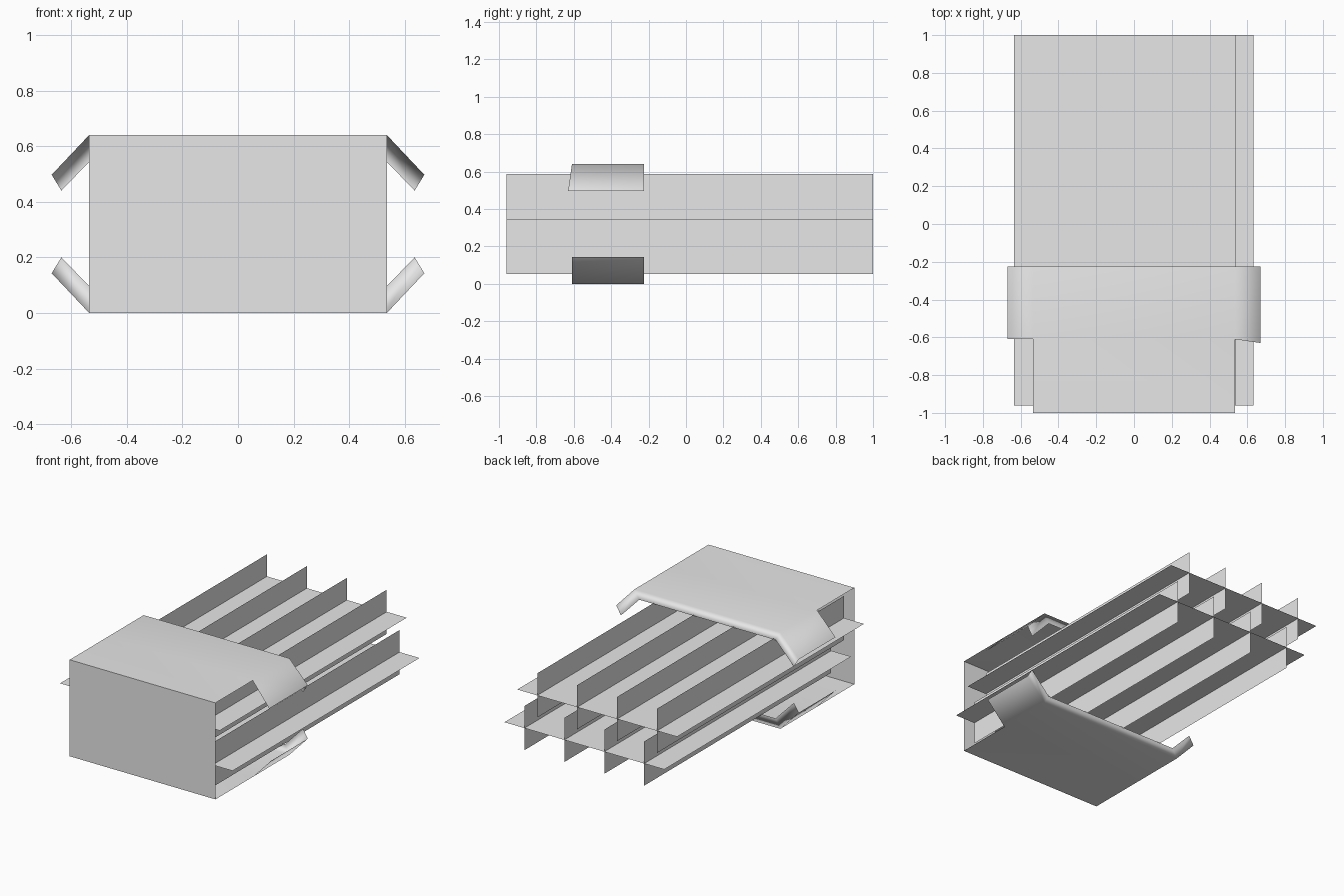
import bpy
import bmesh

cube = bpy.data.objects.get("Cube")
if cube:
    bpy.data.objects.remove(cube, do_unlink=True)

grey = bpy.data.materials.new("light grey")
grey.use_nodes = True
grey.diffuse_color = (0.8, 0.8, 0.8, 1)
grey.node_tree.nodes["Principled BSDF"].inputs["Base Color"].default_value = (0.8, 0.8, 0.8, 1)

HEIGHT = 0.64
HALF = 0.535               # half width of the box
FRONT, NOTCH, REAR = -1.0, -0.61, -0.225


def sheet(name, polygons):
    """Thin sheet made of polygons that share their corners."""
    bm = bmesh.new()
    for poly in polygons:
        bm.faces.new([bm.verts.new(p) for p in poly])
    bmesh.ops.remove_doubles(bm, verts=bm.verts[:], dist=0.0005)
    bmesh.ops.recalc_face_normals(bm, faces=bm.faces[:])
    mesh = bpy.data.meshes.new(name)
    bm.to_mesh(mesh)
    bm.free()
    mesh.materials.append(grey)
    obj = bpy.data.objects.new(name, mesh)
    bpy.context.scene.collection.objects.link(obj)
    return obj


def cover(name, base, sign, left_slant):
    """Plate with two bent wings and a rear lip; depth is measured inwards."""
    def pt(x, y, depth):
        return (x, y, base + sign * depth)

    polys = [[pt(-HALF, FRONT, 0), pt(HALF, FRONT, 0), pt(HALF, NOTCH, 0),
              pt(HALF, REAR, 0), pt(-HALF, REAR, 0), pt(-HALF, NOTCH, 0)]]
    # Rear lip below the flat plate
    polys.append([pt(-HALF, REAR, 0), pt(HALF, REAR, 0),
                  pt(0.5, REAR, 0.06), pt(-0.5, REAR, 0.06)])
    for s in (-1, 1):
        tip_y = NOTCH - (left_slant if s > 0 else 0)
        # Wing and its lip
        polys.append([pt(s * HALF, NOTCH, 0), pt(s * HALF, REAR, 0),
                      pt(s * 0.67, REAR, 0.143), pt(s * 0.67, tip_y, 0.143)])
        polys.append([pt(s * HALF, REAR, 0), pt(s * 0.67, REAR, 0.143),
                      pt(s * 0.635, REAR, 0.2), pt(s * 0.5, REAR, 0.06)])
    obj = sheet(name, polys)
    obj.data.shade_smooth()
    obj.modifiers.new("soft_bends", "WEIGHTED_NORMAL")


# Bent outer shell
cover("top_cover", HEIGHT, -1, 0.02)
cover("bottom_cover", 0, 1, 0)
sheet("front_panel", [[(-HALF, FRONT, 0), (HALF, FRONT, 0),
                       (HALF, FRONT, HEIGHT), (-HALF, FRONT, HEIGHT)]])

# Two overlapping tiers: one shelf crossed by four upright fins each
PITCH = 0.293
FIN_FRONT, FIN_REAR = -0.96, 1.0
for tier, cx, z in (("lower", 0.046, 0.2), ("upper", -0.048, 0.442)):
    w = 2 * PITCH
    sheet(tier + "_shelf", [[(cx - w, FIN_FRONT, z), (cx + w, FIN_FRONT, z),
                             (cx + w, FIN_REAR, z), (cx - w, FIN_REAR, z)]])
    for i in range(4):
        x = cx + (i - 1.5) * PITCH
        lo, hi = z - PITCH / 2, z + PITCH / 2
        sheet(f"{tier}_fin_{i + 1}", [[(x, FIN_FRONT, lo), (x, FIN_REAR, lo),
                                       (x, FIN_REAR, hi), (x, FIN_FRONT, hi)]])
